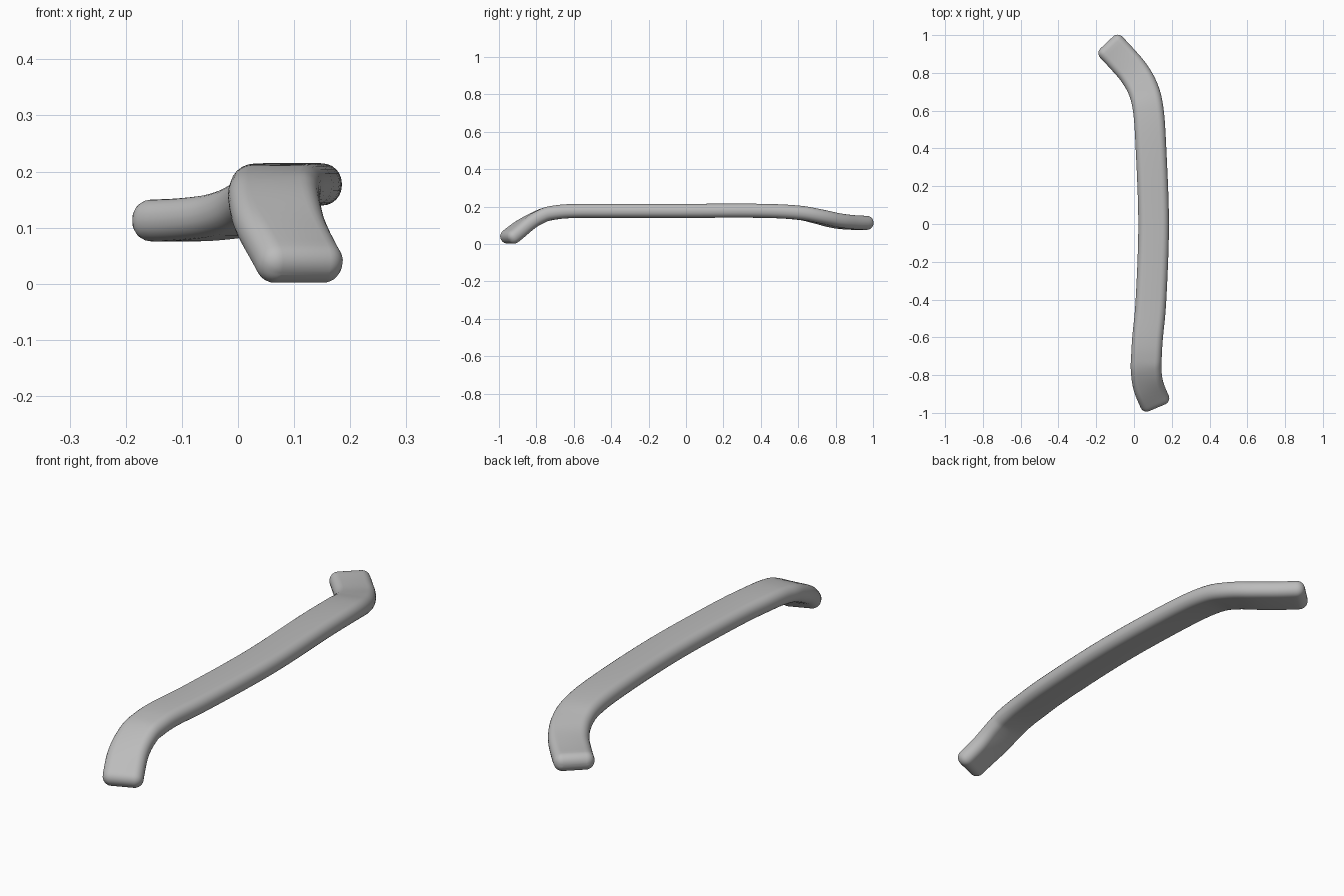
import bpy, bmesh
from math import sin, cos, pi
from mathutils import Vector

cube = bpy.data.objects.get("Cube")
if cube:
    bpy.data.objects.remove(cube, do_unlink=True)

HALF_WIDTH, HALF_THICK, RADIUS = 0.081, 0.0375, 0.035
ARC_STEPS, CAP_STEPS, SPAN_STEPS = 6, 6, 6

# Centre line of the bar, from the front tip to the back tip
PATH = [Vector(p) for p in (
    (0.12, -0.965, 0.018), (0.077, -0.86, 0.10), (0.064, -0.77, 0.15),
    (0.066, -0.70, 0.168), (0.072, -0.60, 0.176), (0.09, -0.40, 0.177),
    (0.104, 0.0, 0.177), (0.09, 0.40, 0.177), (0.076, 0.60, 0.167),
    (0.05, 0.71, 0.146), (0.0, 0.80, 0.125), (-0.068, 0.88, 0.115),
    (-0.144, 0.961, 0.112))]


def smooth_path(points):
    """Interpolate the centre line with a Catmull-Rom spline."""
    pts = [2 * points[0] - points[1]] + points + [2 * points[-1] - points[-2]]
    out = []
    for a, b, c, d in zip(pts, pts[1:], pts[2:], pts[3:]):
        for i in range(SPAN_STEPS):
            t = i / SPAN_STEPS
            out.append(0.5 * (2 * b + (c - a) * t
                              + (2 * a - 5 * b + 4 * c - d) * t * t
                              + (3 * b - a - 3 * c + d) * t ** 3))
    return out + [points[-1]]


def add_ring(bm, centre, tangent, radius):
    """Add a rounded cross-section that stays level across its width."""
    side = tangent.cross(Vector((0, 0, 1))).normalized()
    up = side.cross(tangent).normalized()
    verts = []
    for sx, sy, start in ((1, 1, 0), (-1, 1, 1), (-1, -1, 2), (1, -1, 3)):
        for i in range(ARC_STEPS + 1):
            a = (start + i / ARC_STEPS) * pi / 2
            u = sx * (HALF_WIDTH - RADIUS) + radius * cos(a)
            v = sy * (HALF_THICK - RADIUS) + radius * sin(a)
            verts.append(bm.verts.new(centre + side * u + up * v))
    return verts


# Sections: rounded front cap, swept body, rounded back cap
path = smooth_path(PATH)
first = (path[1] - path[0]).normalized()
last = (path[-1] - path[-2]).normalized()
cap_angles = [i / CAP_STEPS * pi / 2 for i in range(CAP_STEPS + 1)]
sections = [(path[0] + first * RADIUS * (1 - cos(a)), first, RADIUS * max(sin(a), 0.02))
            for a in cap_angles]
for before, point, after in zip(path, path[1:], path[2:]):
    if min((point - path[0]).length, (point - path[-1]).length) > RADIUS * 1.2:
        sections.append((point, (after - before).normalized(), RADIUS))
sections += [(path[-1] - last * RADIUS * (1 - cos(a)), last, RADIUS * max(sin(a), 0.02))
             for a in reversed(cap_angles)]

bm = bmesh.new()
rings = [add_ring(bm, *section) for section in sections]
for r, s in zip(rings, rings[1:]):
    for i in range(len(r)):
        j = (i + 1) % len(r)
        bm.faces.new((r[i], r[j], s[j], s[i]))
bm.faces.new(rings[0])
bm.faces.new(rings[-1])
bmesh.ops.recalc_face_normals(bm, faces=bm.faces)
mesh = bpy.data.meshes.new("curved_handle_bar")
bm.to_mesh(mesh)
bm.free()

# Single plain grey finish
grey = bpy.data.materials.new("plain_grey")
grey.use_nodes = True
colour = (0.5, 0.5, 0.5, 1)
grey.diffuse_color = colour
grey.node_tree.nodes["Principled BSDF"].inputs["Base Color"].default_value = colour
mesh.materials.append(grey)

bar = bpy.data.objects.new("curved_handle_bar", mesh)
bpy.context.collection.objects.link(bar)
bpy.ops.object.select_all(action="DESELECT")
bar.select_set(True)
bpy.context.view_layer.objects.active = bar
bpy.ops.object.shade_smooth_by_angle()
